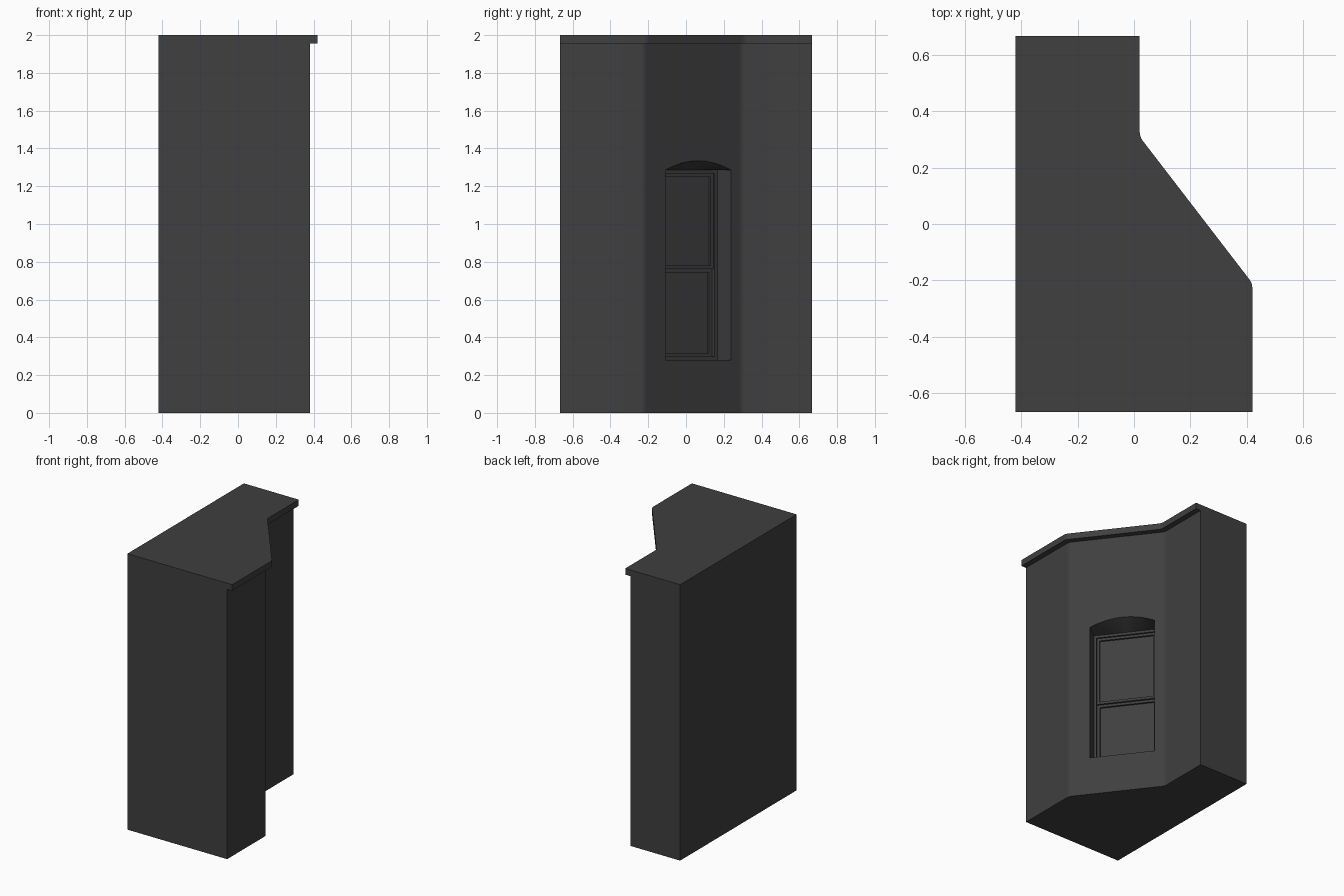
import bpy, bmesh, math
from mathutils import Vector

if "Cube" in bpy.data.objects:
    bpy.data.objects.remove(bpy.data.objects["Cube"])

dark = bpy.data.materials.new("dark_grey")
dark.diffuse_color = (0.05, 0.05, 0.05, 1)
dark.use_nodes = True
dark.node_tree.nodes["Principled BSDF"].inputs["Base Color"].default_value = dark.diffuse_color

# Corners of the angled wall face, and its tangent / outward normal
A, B = Vector((0.38, -0.224, 0)), Vector((-0.02, 0.296, 0))
T = (B - A).normalized()
N = Vector((T.y, -T.x, 0))
ORIGIN = A.lerp(B, 0.556)          # window centre line on the wall face


def local(u, d, z):
    """Point on the angled wall: u along it, d depth inwards, z height."""
    return ORIGIN + T * u - N * d + Vector((0, 0, z))


def finish(name, bm):
    bmesh.ops.recalc_face_normals(bm, faces=bm.faces)
    me = bpy.data.meshes.new(name)
    bm.to_mesh(me)
    bm.free()
    me.materials.append(dark)
    ob = bpy.data.objects.new(name, me)
    bpy.context.collection.objects.link(ob)
    return ob


def loft(name, loops):
    """Closed solid through loops of equal point count."""
    bm = bmesh.new()
    rings = [[bm.verts.new(p) for p in lp] for lp in loops]
    n = len(rings[0])
    for a, b in zip(rings, rings[1:]):
        for i in range(n):
            j = (i + 1) % n
            bm.faces.new((a[i], a[j], b[j], b[i]))
    bm.faces.new(rings[0])
    bm.faces.new(rings[-1])
    return finish(name, bm)


def rounded(p, d0, d1, r=0.018, steps=3):
    """Small curve replacing a plan corner."""
    a, b = p - d0 * r, p + d1 * r
    ts = [i / steps for i in range(steps + 1)]
    return [a.lerp(p, t).lerp(p.lerp(b, t), t) for t in ts]


def plan(offset):
    """Plan outline, front pushed out by offset."""
    Y = Vector((0, 1, 0))
    shift = Vector((offset, offset * (1 - N.x) / N.y, 0))
    pts = [Vector((-0.42, -0.667, 0)), Vector((0.38 + offset, -0.667, 0))]
    pts += rounded(A + shift, Y, T) + rounded(B + shift, T, Y)
    return pts + [Vector((-0.02 + offset, 0.667, 0)), Vector((-0.42, 0.667, 0))]


def slab(name, offset, z0, z1):
    return loft(name, [[p + Vector((0, 0, z)) for p in plan(offset)] for z in (z0, z1)])


def smooth(ob):
    bpy.ops.object.select_all(action='DESELECT')
    ob.select_set(True)
    bpy.context.view_layer.objects.active = ob
    bpy.ops.object.shade_smooth_by_angle(angle=math.radians(22))
    ob.modifiers.new("weighted", 'WEIGHTED_NORMAL').keep_sharp = True


wall = slab("wall", 0, 0, 1.955)
cornice = slab("cornice", 0.04, 1.955, 2.0)

# Window recess: arched at the wall face, square-headed at the back
HALF, SILL, SPRING, RISE, SEG = 0.22, 0.28, 1.285, 0.05, 8


def opening(d, rise):
    top = [-HALF + 2 * HALF * i / SEG for i in range(SEG + 1)]
    return ([local(HALF, d, SILL), local(-HALF, d, SILL)] +
            [local(u, d, SPRING + rise * (1 - (u / HALF) ** 2)) for u in top])


cutter = loft("recess_cutter", [opening(-0.05, RISE), opening(0, RISE),
                                opening(0.12, 0), opening(0.18, 0)])
cutter.hide_render = True
mod = wall.modifiers.new("recess", 'BOOLEAN')
mod.operation, mod.solver, mod.object = 'DIFFERENCE', 'EXACT', cutter
bpy.context.view_layer.objects.active = wall
bpy.ops.object.modifier_apply(modifier=mod.name)
bpy.data.objects.remove(cutter)
smooth(wall)
smooth(cornice)


# Window joinery, nested inside the recess
def block(name, u0, u1, z0, z1, d0, d1=0.18):
    return loft(name, [[local(u, d, z) for u, z in
                        ((u0, z0), (u1, z0), (u1, z1), (u0, z1))] for d in (d0, d1)])


def frame(name, half, z0, z1, w, d):
    block(name + "_left_stile", -half, -half + w, z0, z1, d)
    block(name + "_right_stile", half - w, half, z0, z1, d)
    block(name + "_bottom_rail", -half + w, half - w, z0, z0 + w, d)
    block(name + "_top_rail", -half + w, half - w, z1 - w, z1, d)


frame("window_frame", 0.22, 0.28, 1.285, 0.018, 0.12)
frame("upper_sash", 0.202, 0.762, 1.267, 0.018, 0.132)
frame("lower_sash", 0.202, 0.298, 0.762, 0.018, 0.145)
block("upper_glass", -0.184, 0.184, 0.78, 1.249, 0.145)
block("lower_glass", -0.184, 0.184, 0.316, 0.744, 0.158)
